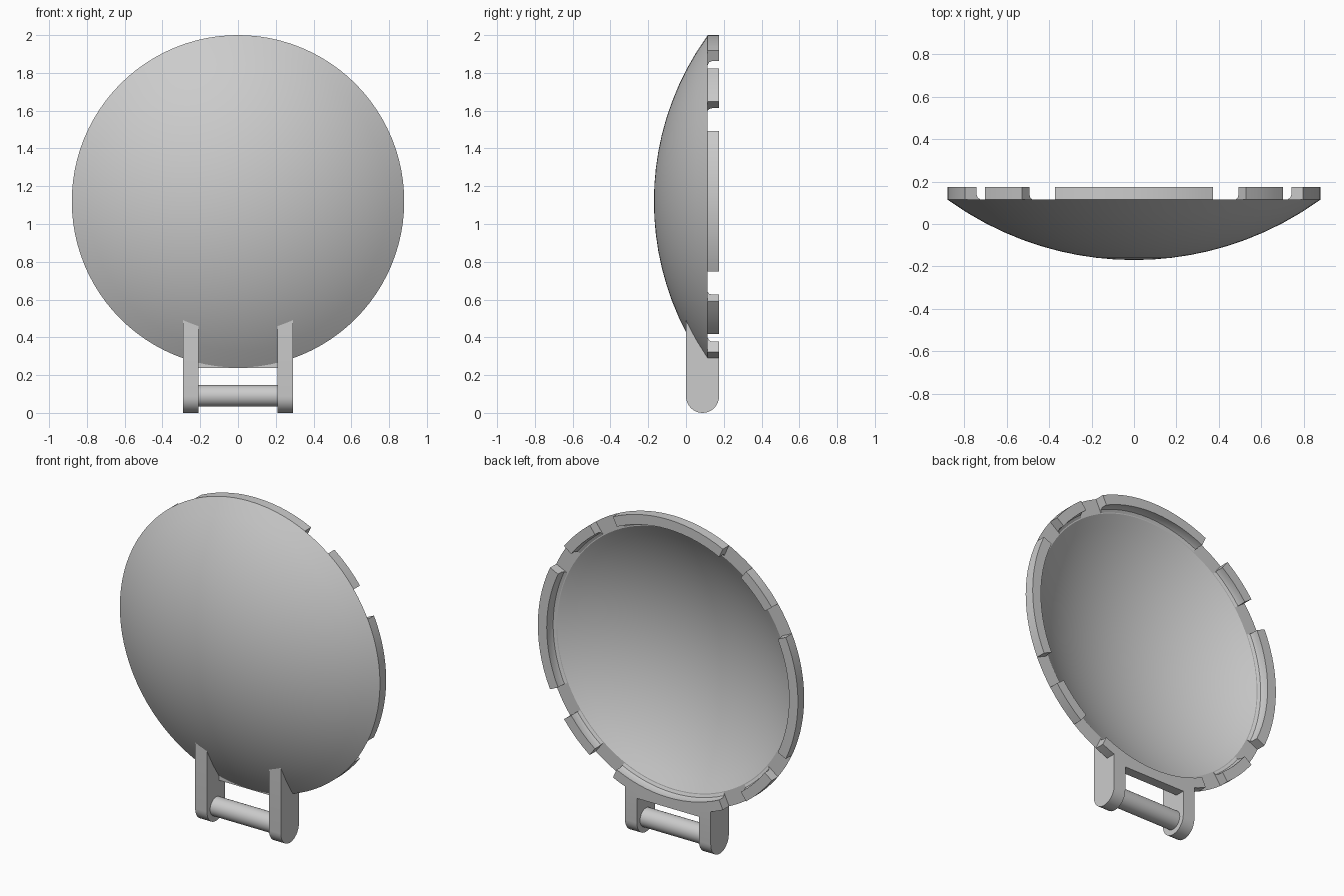
import bpy, bmesh
from math import sin, cos, pi, radians, sqrt

cube = bpy.data.objects.get("Cube")
if cube:
    bpy.data.objects.remove(cube, do_unlink=True)

GREY = (0.6, 0.6, 0.6, 1.0)
mat = bpy.data.materials.new("plain grey")
mat.use_nodes = True
mat.diffuse_color = GREY
mat.node_tree.nodes["Principled BSDF"].inputs["Base Color"].default_value = GREY

CZ = 1.12                 # height of the dish axis
RIM, RIM_Y, BACK_Y = 0.88, 0.115, 0.175
SPHERE_Y = 1.33           # centre of the dish curvature
R_OUT, R_IN = 1.50, 1.45


def finish(name, bm):
    bmesh.ops.remove_doubles(bm, verts=bm.verts[:], dist=1e-5)
    bmesh.ops.recalc_face_normals(bm, faces=bm.faces[:])
    mesh = bpy.data.meshes.new(name)
    bm.to_mesh(mesh)
    bm.free()
    mesh.materials.append(mat)
    obj = bpy.data.objects.new(name, mesh)
    bpy.context.collection.objects.link(obj)
    bpy.ops.object.select_all(action='DESELECT')
    obj.select_set(True)
    bpy.context.view_layer.objects.active = obj
    bpy.ops.object.shade_smooth_by_angle(angle=radians(30))
    return obj


def sweep(name, profile, start, end, steps, closed_loop):
    """Turn a (radius, y) outline about the dish axis, between two angles."""
    bm = bmesh.new()
    full = abs(end - start) >= 360
    rings = []
    for i in range(steps if full else steps + 1):
        a = radians(start + (end - start) * i / steps)
        rings.append([bm.verts.new((r * cos(a), y, CZ + r * sin(a))) for r, y in profile])
    n = len(profile)
    for i in range(steps):
        a, b = rings[i], rings[(i + 1) % len(rings)]
        for j in range(n if closed_loop else n - 1):
            k = (j + 1) % n
            bm.faces.new((a[j], a[k], b[k], b[j]))
    if not full:
        bm.faces.new(rings[0])
        bm.faces.new(rings[-1])
    return finish(name, bm)


def prism(name, outline, x0, x1):
    """Extrude a (y, z) outline along x."""
    bm = bmesh.new()
    face = bm.faces.new([bm.verts.new((x0, y, z)) for y, z in outline])
    out = bmesh.ops.extrude_face_region(bm, geom=[face])
    moved = [v for v in out["geom"] if isinstance(v, bmesh.types.BMVert)]
    bmesh.ops.translate(bm, verts=moved, vec=(x1 - x0, 0, 0))
    return finish(name, bm)


# Shallow hollow dish
def cap(radius, rim, count):
    return [(rim * i / count, SPHERE_Y - sqrt(radius ** 2 - (rim * i / count) ** 2))
            for i in range(count + 1)]


inner_rim = sqrt(R_IN ** 2 - (SPHERE_Y - RIM_Y) ** 2)
outer = cap(R_OUT, RIM, 10)
outer[-1] = (RIM, RIM_Y)
sweep("dish", outer + cap(R_IN, inner_rim, 12)[::-1], 0, 360, 96, False)

# Raised rim tabs with a small fillet at the inner foot, long and short in turn
tab_profile = [(RIM, RIM_Y), (RIM, BACK_Y), (0.82, BACK_Y), (0.82, 0.14),
               (0.813, 0.123), (0.797, RIM_Y)]
for i in range(8):
    name, half, steps = (("short_rim_tab", 8, 4) if i % 2 else ("long_rim_tab", 25, 14))
    sweep(name, tab_profile, i * 45 - half, i * 45 + half, steps, True)

# Hinge arms: rounded foot, slanted top buried in the dish wall
ARM_R = BACK_Y / 2
arm_outline = [(ARM_R - ARM_R * cos(pi * i / 16), ARM_R - ARM_R * sin(pi * i / 16))
               for i in range(17)]
arm_outline += [(BACK_Y, 0.305), (RIM_Y, 0.33), (0.06, 0.42), (0.0, 0.53)]
for side, label in ((1, "left"), (-1, "right")):
    prism(label + "_hinge_arm", arm_outline, side * 0.21, side * 0.29)

# Flat bridge under the rim, between the arms
prism("bridge", [(RIM_Y, 0.238), (BACK_Y, 0.238), (BACK_Y, 0.285), (RIM_Y, 0.285)], -0.215, 0.215)

# Hinge pin
pin = [(ARM_R + 0.057 * cos(2 * pi * i / 32), 0.09 + 0.057 * sin(2 * pi * i / 32))
       for i in range(32)]
prism("hinge_pin", pin, -0.22, 0.22)
